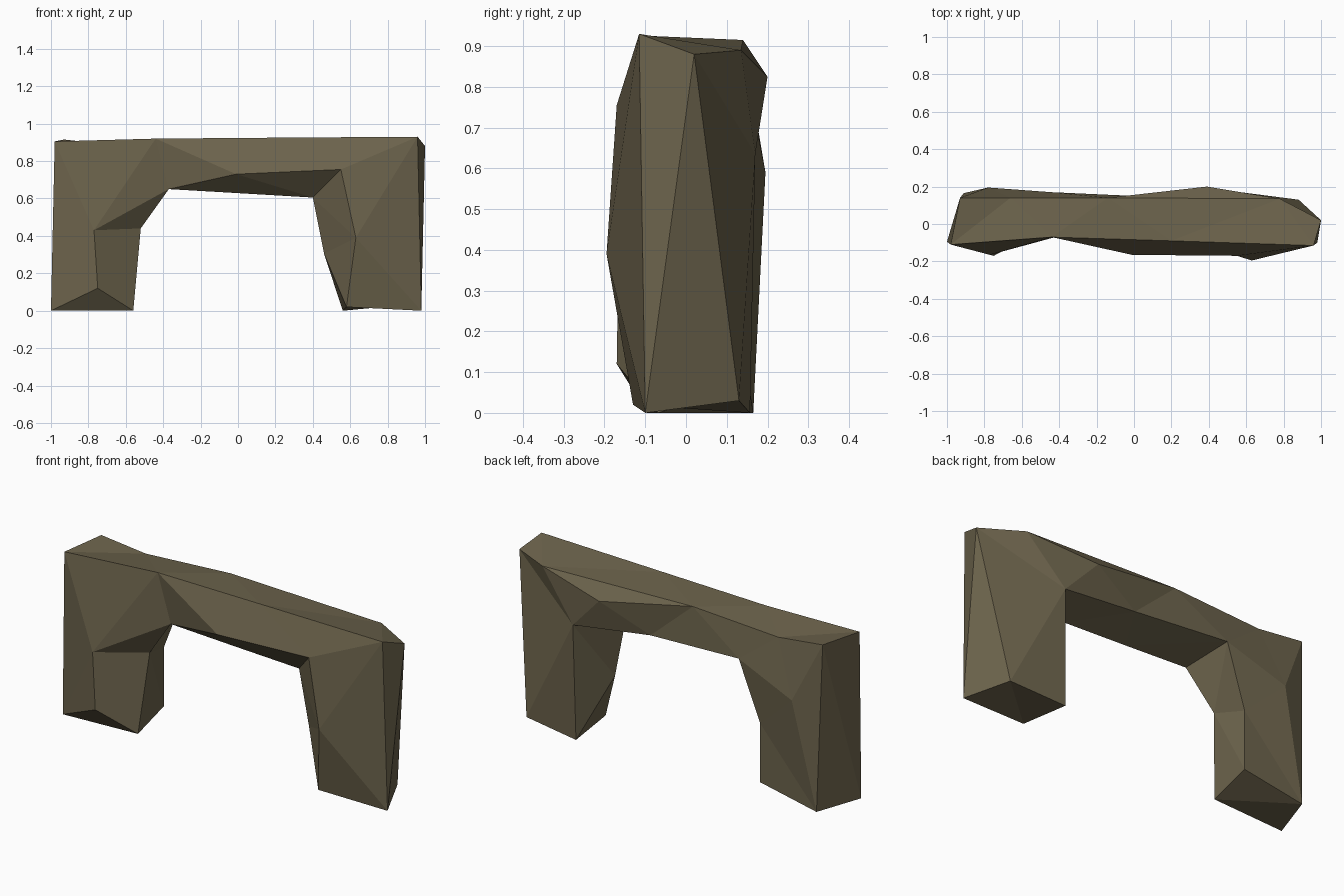
import bpy, bmesh

if "Cube" in bpy.data.objects:
    bpy.data.objects.remove(bpy.data.objects["Cube"])

# Edge lines running along the arch: left foot, left leg, left shoulder,
# centre, right shoulder, right leg, right foot
outer_front = [(-1, -.095, 0), (-.98, -.11, .905), (-.44, -.07, .92), (.2, -.09, .925),
               (.96, -.115, .93), (.96, -.115, .93), (.98, -.1, 0)]
mid_front = [(-.75, -.17, .12), (-.77, -.165, .43), (-.44, -.07, .92), (-.01, -.165, .73),
             (.55, -.17, .755), (.63, -.195, .39), (.58, -.13, .02)]
inner_front = [(-.56, -.07, 0), (-.52, -.025, .44), (-.37, -.056, .65), (.01, -.05, .628),
               (.4, -.04, .605), (.46, -.04, .305), (.58, -.13, .02)]
inner_back = [(-.56, .155, .066), (-.56, .155, .39), (-.44, .17, .72), (.115, .145, .69),
              (.57, .17, .635), (.57, .17, .635), (.56, .157, 0)]
mid_back = [(-.91, .165, 0), (-.78, .195, .59), (-.66, .14, .885), (-.14, .14, .915),
            (.39, .2, .825), (.57, .17, .635), (.56, .157, 0)]
outer_back = [(-.91, .165, 0), (-.93, .14, .915), (-.66, .14, .885), (-.14, .14, .915),
              (.78, .135, .89), (1, .02, .88), (.88, .13, .03)]
lines = [outer_front, mid_front, inner_front, inner_back, mid_back, outer_back]

bm = bmesh.new()
cache = {}


def vert(p):
    if p not in cache:
        cache[p] = bm.verts.new(p)
    return cache[p]


def face(points):
    """Add a face, dropping repeated corners."""
    vs = list(dict.fromkeys(vert(p) for p in points))
    if len(vs) > 2:
        bm.faces.new(vs)


# Skin between neighbouring edge lines
for i, a in enumerate(lines):
    b = lines[(i + 1) % len(lines)]
    for k in range(len(a) - 1):
        face([a[k], b[k], b[k + 1], a[k + 1]])

# Undersides of the two feet
for k in (0, -1):
    of, mf, nf, nb, mb, ob = [line[k] for line in lines]
    face([of, mf, nf])
    face([of, nf, nb, ob])

bmesh.ops.triangulate(bm, faces=bm.faces[:], quad_method='SHORT_EDGE')
bmesh.ops.recalc_face_normals(bm, faces=bm.faces[:])

mesh = bpy.data.meshes.new("rock_arch")
bm.to_mesh(mesh)
bm.free()

# Single earthy stone colour
stone = bpy.data.materials.new("brown stone")
stone.diffuse_color = (.15, .125, .072, 1)
stone.use_nodes = True
stone.node_tree.nodes["Principled BSDF"].inputs["Base Color"].default_value = stone.diffuse_color
mesh.materials.append(stone)
arch = bpy.data.objects.new("rock_arch", mesh)
bpy.context.collection.objects.link(arch)
